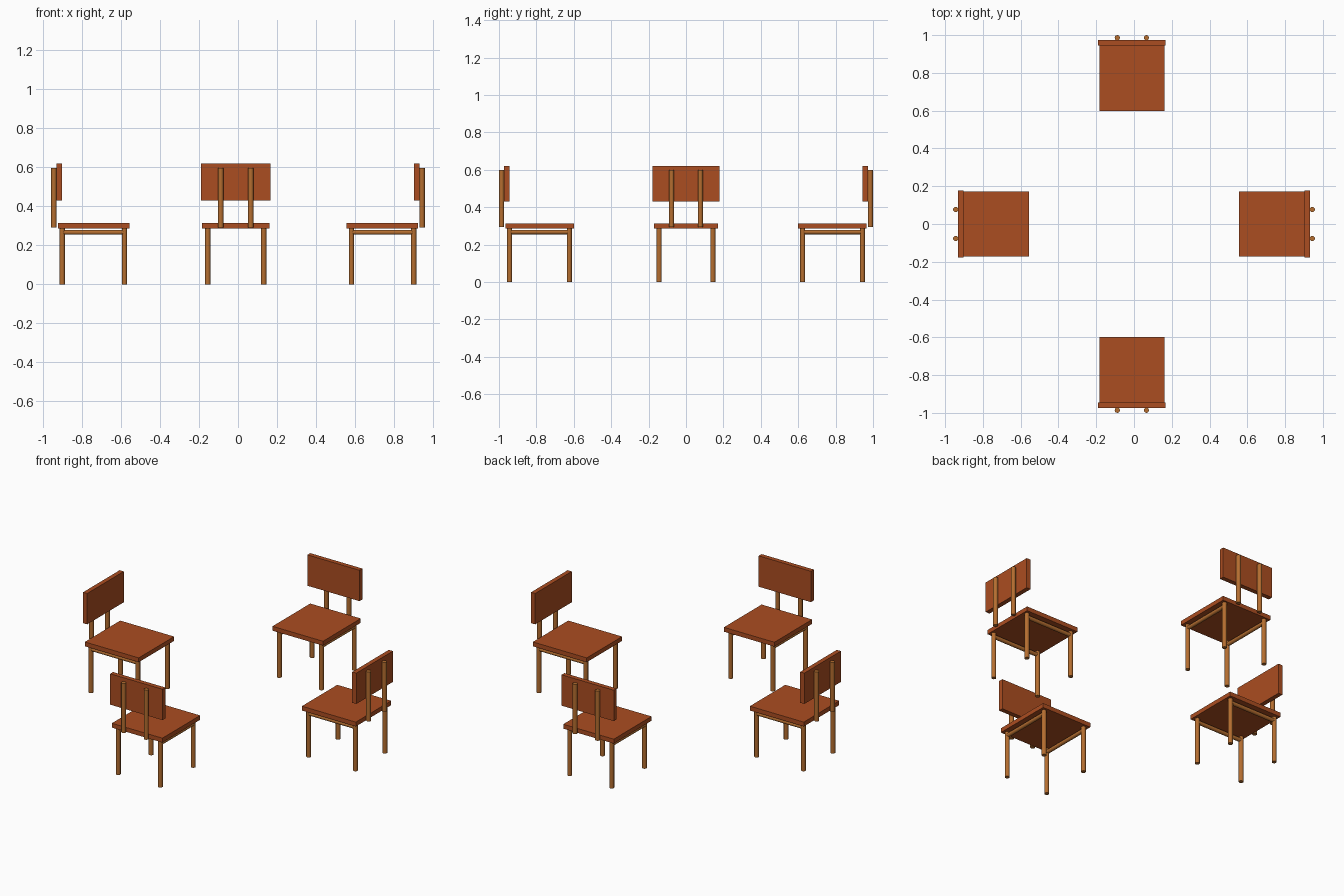
import bpy, bmesh
from math import pi
from mathutils import Matrix, Vector

cube = bpy.data.objects.get("Cube")
if cube:
    bpy.data.objects.remove(cube, do_unlink=True)


def material(name, color):
    m = bpy.data.materials.new(name)
    m.use_nodes = True
    m.diffuse_color = color
    m.node_tree.nodes["Principled BSDF"].inputs["Base Color"].default_value = color
    return m


red_wood = material("red brown wood", (0.41, 0.075, 0.015, 1))
light_wood = material("light brown wood", (0.46, 0.155, 0.029, 1))


def finish(bm, name, mat):
    mesh = bpy.data.meshes.new(name)
    bm.to_mesh(mesh)
    bm.free()
    mesh.materials.append(mat)
    return mesh


def board(name, half_width, y0, y1, z0, z1):
    """Box centred on x between the given depths and heights."""
    bm = bmesh.new()
    size = Vector((2 * half_width, y1 - y0, z1 - z0))
    middle = Vector((0, (y0 + y1) / 2, (z0 + z1) / 2))
    bmesh.ops.create_cube(bm, size=1, matrix=Matrix.Translation(middle) @ Matrix.Diagonal(size).to_4x4())
    return finish(bm, name, red_wood)


def rod(name, start, end, radius):
    """Round bar between two points, smooth on its side."""
    start, end = Vector(start), Vector(end)
    axis = end - start
    place = Matrix.Translation((start + end) / 2) @ axis.to_track_quat("Z", "Y").to_matrix().to_4x4()
    bm = bmesh.new()
    bmesh.ops.create_cone(bm, cap_ends=True, segments=20, radius1=radius,
                          radius2=radius, depth=axis.length, matrix=place)
    for f in bm.faces:
        f.smooth = len(f.verts) == 4
    for e in bm.edges:
        e.smooth = all(f.smooth for f in e.link_faces)
    return finish(bm, name, light_wood)


# Parts of one chair: the back posts stand at y = 0 and the seat points to +y
REAR, FRONT = 0.043, 0.362
parts = [
    board("seat", 0.172, 0.021, 0.388, 0.287, 0.314),
    board("backrest", 0.178, 0.013, 0.041, 0.43, 0.62),
]
for side, s in (("left", 1), ("right", -1)):
    leg_x, post_x = s * 0.1435, s * 0.077
    parts += [
        rod("rear_leg_" + side, (leg_x, REAR, 0), (leg_x, REAR, 0.288), 0.0135),
        rod("front_leg_" + side, (leg_x, FRONT, 0), (leg_x, FRONT, 0.288), 0.0135),
        rod("side_rail_" + side, (leg_x, REAR, 0.267), (leg_x, FRONT, 0.267), 0.012),
        rod("back_post_" + side, (post_x, 0, 0.293), (post_x, 0, 0.598), 0.0137),
    ]

# Four chairs facing the centre
chairs = [
    ("front_chair", -0.0115, -0.986, 0),
    ("left_chair", 0.944, 0, pi / 2),
    ("back_chair", -0.0115, 0.986, pi),
    ("right_chair", -0.944, 0, -pi / 2),
]
for chair, x, y, turn in chairs:
    for mesh in parts:
        obj = bpy.data.objects.new(chair + "_" + mesh.name, mesh)
        obj.location = (x, y, 0)
        obj.rotation_euler.z = turn
        bpy.context.scene.collection.objects.link(obj)
